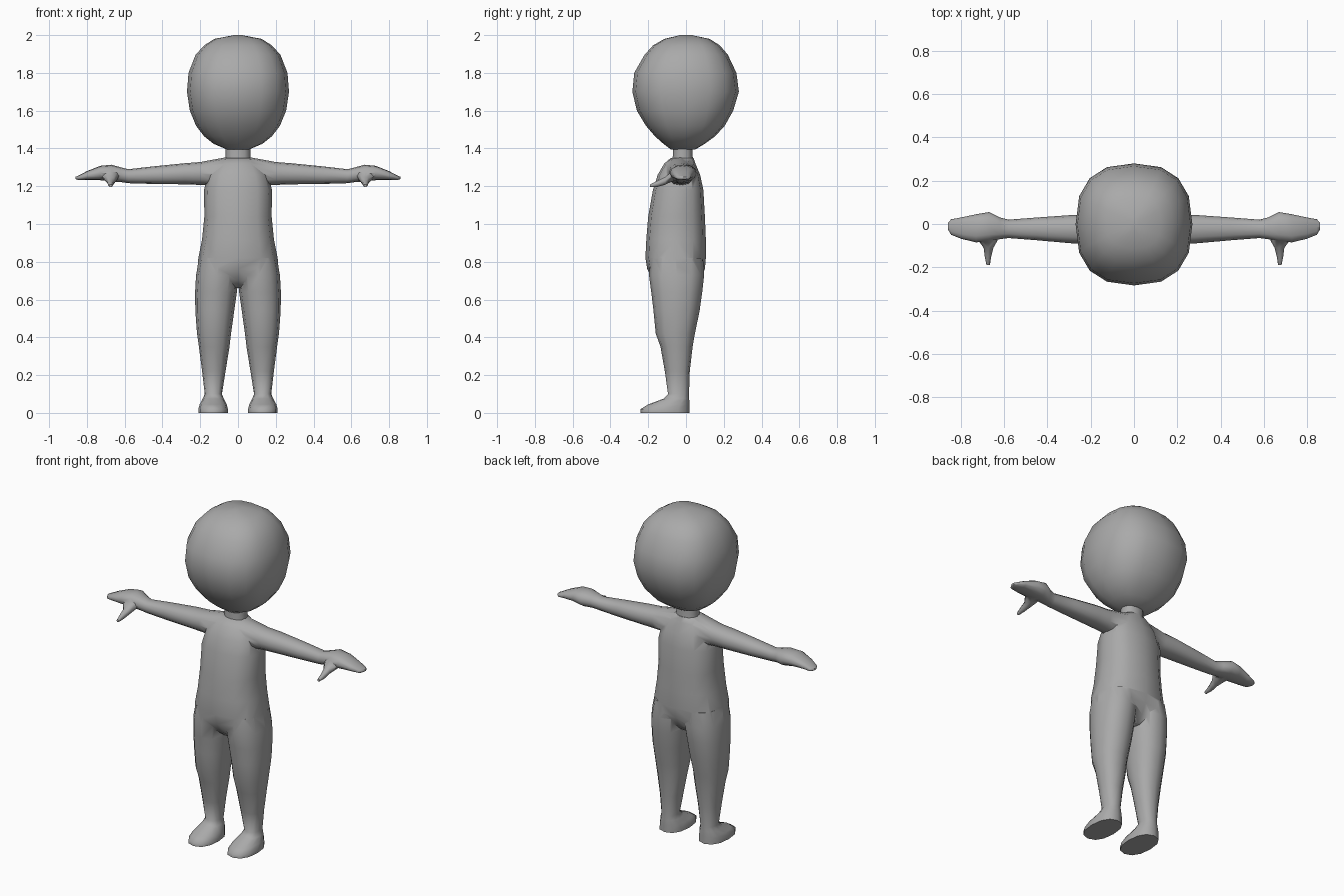
import bpy, bmesh, math

grey = bpy.data.materials.new("plain grey")
grey.diffuse_color = (0.4, 0.4, 0.4, 1)


def loft(name, axis, rings, sides=12, power=2.3):
    """Skin rounded rings (position, u0, u1, v0, v1) stacked along an axis."""
    bm = bmesh.new()
    loops = []
    for pos, u0, u1, v0, v1 in rings:
        loop = []
        for i in range(sides):
            a = 2 * math.pi * i / sides
            c, s = math.cos(a), math.sin(a)
            u = (u0 + u1) / 2 + (u1 - u0) / 2 * math.copysign(abs(c) ** (2 / power), c)
            v = (v0 + v1) / 2 + (v1 - v0) / 2 * math.copysign(abs(s) ** (2 / power), s)
            co = {"x": (pos, u, v), "y": (u, pos, v), "z": (u, v, pos)}[axis]
            loop.append(bm.verts.new(co))
        loops.append(loop)
    for a, b in zip(loops, loops[1:]):
        for i in range(sides):
            j = (i + 1) % sides
            bm.faces.new((a[i], a[j], b[j], b[i]))
    bm.faces.new(loops[0])
    bm.faces.new(loops[-1])
    bmesh.ops.recalc_face_normals(bm, faces=bm.faces)
    mesh = bpy.data.meshes.new(name)
    bm.to_mesh(mesh)
    bm.free()
    mesh.materials.append(grey)
    ob = bpy.data.objects.new(name, mesh)
    bpy.context.collection.objects.link(ob)
    return ob


def mirror_x(rings, s):
    return [(z, s * x0, s * x1, y0, y1) for z, x0, x1, y0, y1 in rings]


def smooth(ob, angle):
    bpy.ops.object.select_all(action="DESELECT")
    ob.select_set(True)
    bpy.context.view_layer.objects.active = ob
    bpy.ops.object.shade_smooth_by_angle(angle=math.radians(angle))


# Torso: z, x range, y range
body = loft("body", "z", [
    (0.66, -0.07, 0.07, -0.12, 0.03), (0.70, -0.15, 0.15, -0.17, 0.07),
    (0.76, -0.215, 0.215, -0.205, 0.10), (0.82, -0.21, 0.21, -0.215, 0.105),
    (0.92, -0.19, 0.19, -0.21, 0.105), (1.04, -0.178, 0.178, -0.20, 0.10),
    (1.18, -0.18, 0.18, -0.175, 0.092), (1.26, -0.16, 0.16, -0.15, 0.075),
    (1.32, -0.12, 0.12, -0.115, 0.05), (1.35, -0.07, 0.07, -0.08, 0.04)], power=2.5)

parts = []

# Neck
parts.append(loft("neck", "z", [
    (1.25, -0.075, 0.075, -0.08, 0.05), (1.36, -0.065, 0.065, -0.07, 0.035),
    (1.45, -0.065, 0.065, -0.07, 0.035)]))

# Arms and hands as one span: x, y range, z range
half = [
    (0.07, -0.11, 0.05, 1.20, 1.352), (0.20, -0.092, 0.04, 1.207, 1.328),
    (0.28, -0.09, 0.042, 1.21, 1.322), (0.45, -0.075, 0.03, 1.212, 1.305),
    (0.58, -0.065, 0.02, 1.216, 1.29), (0.62, -0.07, 0.03, 1.222, 1.30),
    (0.67, -0.08, 0.055, 1.225, 1.314), (0.73, -0.085, 0.045, 1.232, 1.308),
    (0.80, -0.068, 0.03, 1.233, 1.28), (0.845, -0.05, 0.022, 1.232, 1.256),
    (0.86, -0.025, 0.005, 1.238, 1.25)]
span = [(-x, *r) for x, *r in reversed(half)] + half
parts.append(loft("arms", "x", span))

for s, side in ((-1, "right"), (1, "left")):
    # Leg and foot: z, x range, y range
    parts.append(loft(side + "_leg", "z", mirror_x([
        (0.0, 0.053, 0.21, -0.24, 0.018), (0.02, 0.053, 0.21, -0.24, 0.018),
        (0.045, 0.06, 0.203, -0.20, 0.018), (0.075, 0.075, 0.187, -0.12, 0.017),
        (0.10, 0.085, 0.176, -0.095, 0.016), (0.22, 0.066, 0.19, -0.112, 0.02),
        (0.35, 0.045, 0.207, -0.135, 0.035), (0.42, 0.037, 0.217, -0.16, 0.047),
        (0.54, 0.02, 0.226, -0.172, 0.072), (0.64, 0.006, 0.227, -0.184, 0.086),
        (0.73, -0.004, 0.222, -0.196, 0.096), (0.82, -0.004, 0.205, -0.19, 0.09)], s)))
    # Thumb: y, x range, z range
    parts.append(loft(side + "_thumb", "y", mirror_x([
        (-0.02, 0.625, 0.735, 1.235, 1.29), (-0.075, 0.63, 0.72, 1.225, 1.28),
        (-0.11, 0.65, 0.695, 1.208, 1.25), (-0.15, 0.66, 0.69, 1.197, 1.23),
        (-0.19, 0.666, 0.682, 1.195, 1.21)], s), sides=8))

# Fuse the limbs into the body
for part in parts:
    mod = body.modifiers.new("fuse", "BOOLEAN")
    mod.operation, mod.solver, mod.object = "UNION", "EXACT", part
    bpy.context.view_layer.objects.active = body
    bpy.ops.object.modifier_apply(modifier=mod.name)
    bpy.data.objects.remove(part)
smooth(body, 60)

# Head: z, x range, y range
head = loft("head", "z", [
    (1.395, -0.06, 0.06, -0.08, 0.05), (1.425, -0.13, 0.13, -0.12, 0.10),
    (1.465, -0.18, 0.18, -0.165, 0.155), (1.52, -0.222, 0.222, -0.212, 0.205),
    (1.60, -0.255, 0.255, -0.26, 0.25), (1.70, -0.27, 0.27, -0.284, 0.28),
    (1.80, -0.262, 0.262, -0.274, 0.267), (1.895, -0.225, 0.225, -0.22, 0.222),
    (1.945, -0.18, 0.18, -0.175, 0.18), (1.98, -0.125, 0.125, -0.115, 0.125),
    (2.0, -0.02, 0.02, -0.03, 0.03)], sides=16, power=2.5)
smooth(head, 80)
